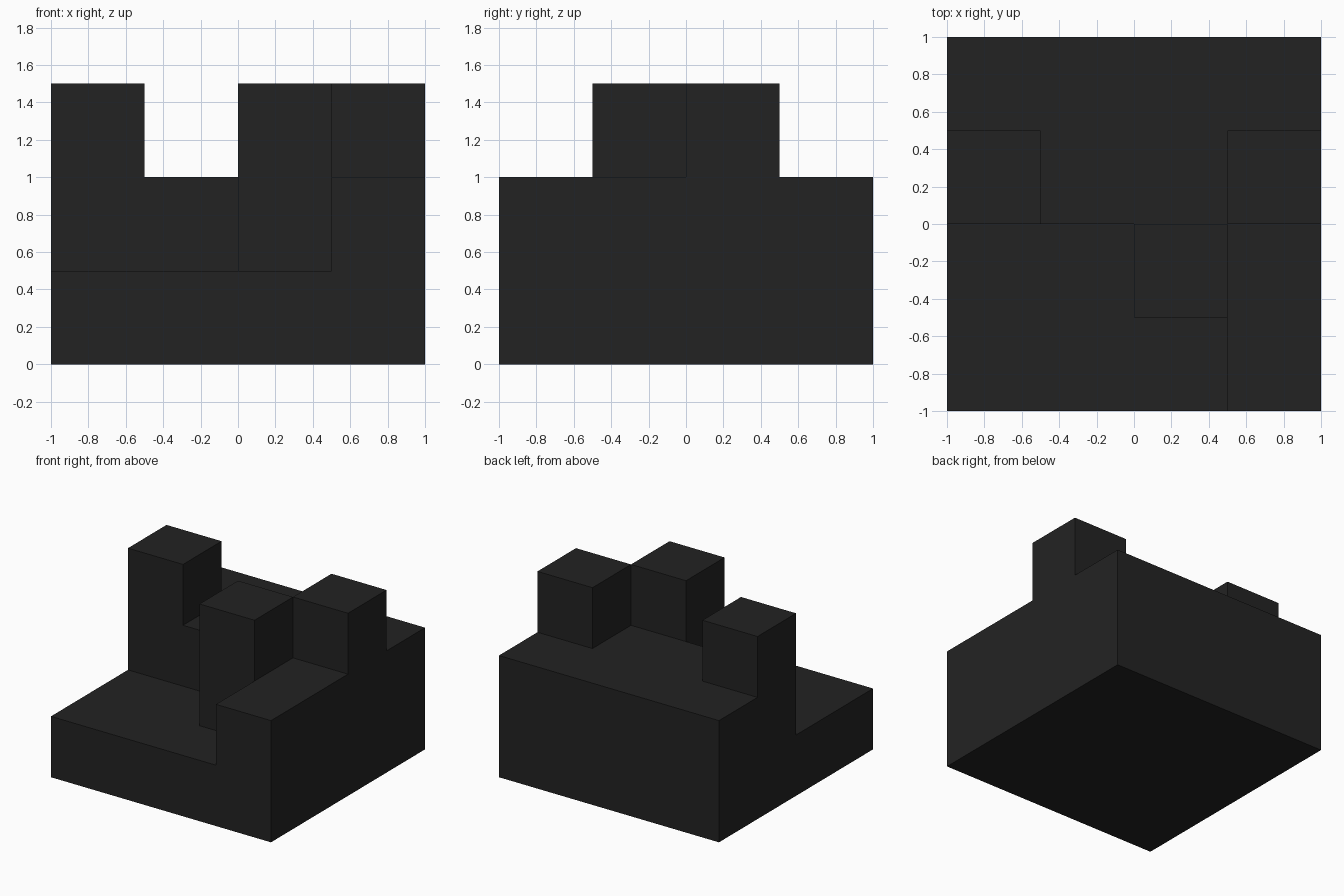
import bpy
import bmesh
from mathutils import Matrix, Vector

cube = bpy.data.objects.get("Cube")
if cube:
    bpy.data.objects.remove(cube, do_unlink=True)

# Single flat colour
COLOUR = (0.0165, 0.0165, 0.0165, 1.0)
charcoal = bpy.data.materials.new("charcoal")
charcoal.use_nodes = True
charcoal.diffuse_color = COLOUR
charcoal.node_tree.nodes["Principled BSDF"].inputs["Base Color"].default_value = COLOUR


def block(name, low, high):
    """Flat-shaded box between two opposite corners."""
    low, high = Vector(low), Vector(high)
    bm = bmesh.new()
    bmesh.ops.create_cube(bm, size=1.0, matrix=Matrix.LocRotScale(
        (low + high) / 2, None, high - low))
    mesh = bpy.data.meshes.new(name)
    bm.to_mesh(mesh)
    bm.free()
    mesh.materials.append(charcoal)
    obj = bpy.data.objects.new(name, mesh)
    bpy.context.collection.objects.link(obj)
    return obj


# Square base slab
block("base", (-1, -1, 0), (1, 1, 0.5))

# Raised L-shaped step: the whole rear half and the front left strip
block("rear_step", (-1, 0, 0.5), (1, 1, 1))
block("side_step", (0.5, -1, 0.5), (1, 0, 1))

# Cubes on the rear step, at both ends
block("right_block", (-1, 0, 1), (-0.5, 0.5, 1.5))
block("left_block", (0.5, 0, 1), (1, 0.5, 1.5))

# Tall pillar standing on the base in the inner corner
block("corner_pillar", (0, -0.5, 0.5), (0.5, 0, 1.5))
